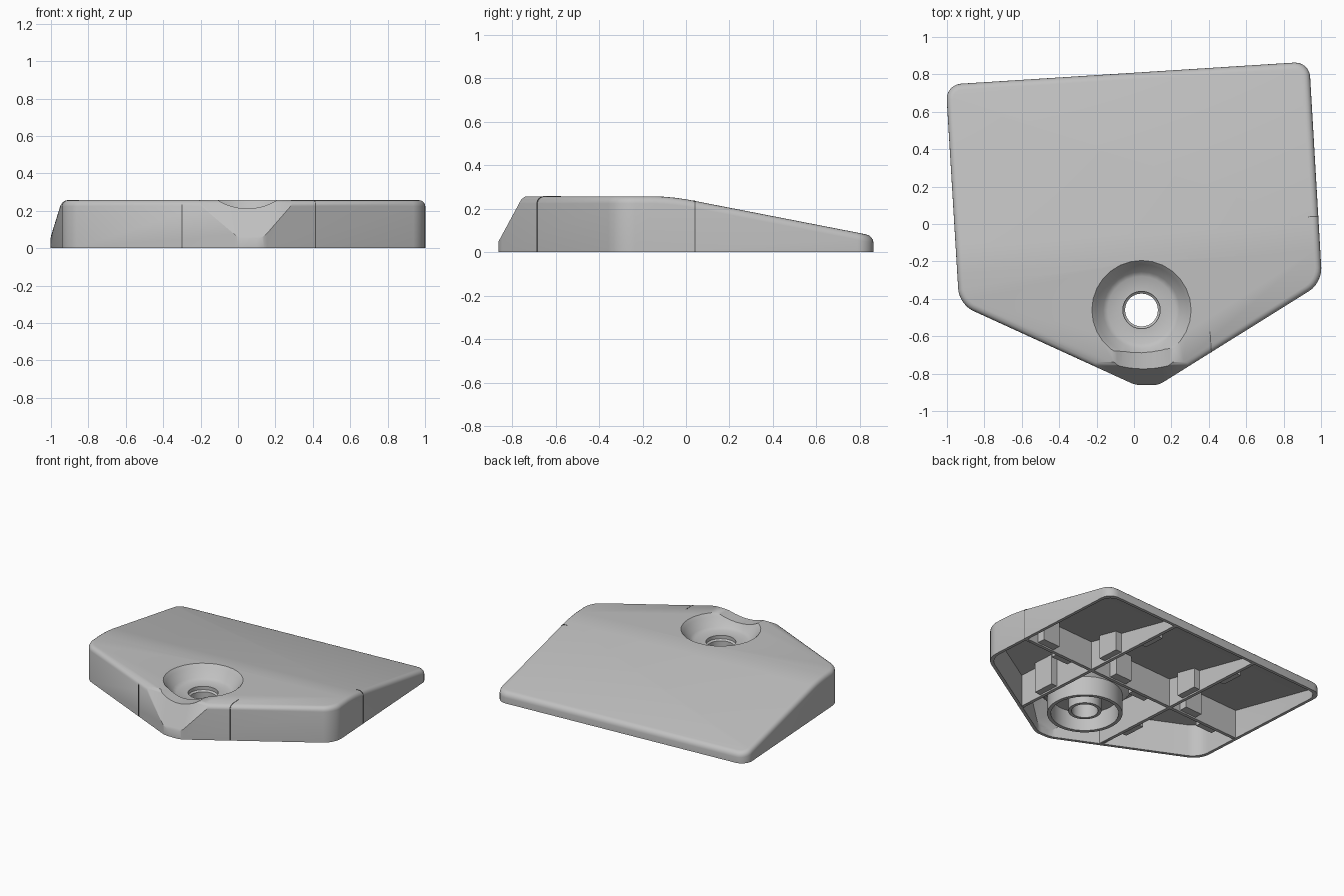
import bpy, bmesh, math
from mathutils import Vector, Matrix

cube = bpy.data.objects.get("Cube")
if cube:
    bpy.data.objects.remove(cube)

TILT = 0.0625                      # the plan is turned slightly
HOLE = Vector((0.04, -0.46, 0))    # centre of the bolt recess
TOP = 0.257


def material(name, value):
    m = bpy.data.materials.new(name)
    m.use_nodes = True
    col = (value, value, value, 1)
    m.diffuse_color = col
    m.node_tree.nodes["Principled BSDF"].inputs["Base Color"].default_value = col
    return m


grey = material("light grey", 0.53)
dark = material("seam grey", 0.12)


def to_object(name, bm, mat=grey):
    bmesh.ops.recalc_face_normals(bm, faces=bm.faces[:])
    mesh = bpy.data.meshes.new(name)
    bm.to_mesh(mesh)
    bm.free()
    mesh.materials.append(mat)
    ob = bpy.data.objects.new(name, mesh)
    bpy.context.collection.objects.link(ob)
    return ob


def boolean(ob, tool, op, keep=False):
    mod = ob.modifiers.new("cut", 'BOOLEAN')
    mod.operation, mod.object, mod.solver = op, tool, 'EXACT'
    bpy.context.view_layer.objects.active = ob
    bpy.ops.object.modifier_apply(modifier=mod.name)
    if not keep:
        bpy.data.objects.remove(tool)


def slice_off(bm, point, normal, inset):
    n = Vector(normal).normalized()
    geom = bm.verts[:] + bm.edges[:] + bm.faces[:]
    cut = bmesh.ops.bisect_plane(bm, geom=geom, plane_co=Vector(point) - n * inset,
                                 plane_no=n, clear_outer=True)
    edges = [e for e in cut["geom_cut"] if isinstance(e, bmesh.types.BMEdge)]
    loose = [e for e in edges if e.is_boundary]
    if loose:
        bmesh.ops.edgeloop_fill(bm, edges=loose)


def wedge(name, inset, floor, round_top, mat=grey):
    """Wedge-shaped block sliced from a box, shrunk by inset."""
    bm = bmesh.new()
    bmesh.ops.create_cube(bm, size=4, matrix=Matrix.Translation((0, 0, 2 + floor)))
    plan = [(-1.006, 0.745), (-0.935, -0.43), (0.01, -0.862), (0.13, -0.862),
            (1.006, -0.315), (0.937, 0.868)]
    for (ax, ay), (bx, by) in zip(plan, plan[1:] + plan[:1]):
        slice_off(bm, (ax, ay, 0), (by - ay, ax - bx, 0), inset)
    # flat top, then a curved fall toward the back
    slice_off(bm, (0, 0, TOP), (0, 0, 1), inset)
    for step in (0.05, 0.1, 0.15, 0.2):
        fall = 0.97 * step
        slice_off(bm, (0, step - 0.23, TOP - 0.485 * step * step),
                  (-TILT * fall, fall, 1), inset)
    # rounded corners in plan
    upright = [e for e in bm.edges
               if (e.verts[0].co - e.verts[1].co).xy.length < 1e-4]
    for edges, size in (([e for e in upright if e.verts[0].co.y > -0.7], 0.08),
                        ([e for e in upright if e.verts[0].co.y < -0.7], 0.03)):
        bmesh.ops.bevel(bm, geom=edges, offset=size, segments=6, profile=0.5,
                        affect='EDGES', clamp_overlap=True)
    # softened top rim
    if round_top:
        rim = [e for e in bm.edges if len(e.link_faces) == 2
               and min(v.co.z for v in e.verts) > 0.03
               and sorted(f.normal.z > 0.5 for f in e.link_faces) == [False, True]]
        bmesh.ops.bevel(bm, geom=rim, offset=0.033, segments=4, profile=0.5,
                        affect='EDGES', clamp_overlap=True)
    # slanted nose
    slice_off(bm, (0, -0.862, 0.05), (0, -1.85, 1), inset)
    slice_off(bm, (0, -0.755, 0.245), (0, -0.7, 1), inset)
    return to_object(name, bm, mat)


def lathe(name, profile, sides):
    """Closed solid spun about the recess axis."""
    bm = bmesh.new()
    rings = []
    for r, z in profile:
        ring = [bm.verts.new(HOLE + Vector((r * math.cos(a), r * math.sin(a), z)))
                for a in (2 * math.pi * i / sides for i in range(sides))]
        rings.append(ring)
    for low, high in zip(rings, rings[1:]):
        for i in range(sides):
            j = (i + 1) % sides
            bm.faces.new((low[i], low[j], high[j], high[i]))
    bm.faces.new(rings[0])
    bm.faces.new(rings[-1])
    return to_object(name, bm)


def box(name, u, v, z, mat=grey):
    """Box from (min, max) spans, turned with the plan."""
    bm = bmesh.new()
    size = [b - a for a, b in (u, v, z)]
    mid = [(a + b) / 2 for a, b in (u, v, z)]
    bmesh.ops.create_cube(bm, size=1, matrix=Matrix.Rotation(TILT, 4, 'Z')
                          @ Matrix.Translation(mid) @ Matrix.Diagonal((*size, 1)))
    return to_object(name, bm, mat)


# hollow body with a recess boss left standing in the cavity
body = wedge("wedge_body", 0, 0, True)
cavity = wedge("cavity_cutter", 0.022, -0.1, False)
boss = lathe("boss_cutter", [(0.11, 0.02), (0.11, 0.135), (0.225, 0.135), (0.225, -0.2),
                             (0.25, -0.2), (0.25, 0.14), (0.31, 0.2), (0.31, 0.4)], 32)
boolean(cavity, boss, 'DIFFERENCE')
boolean(body, cavity, 'DIFFERENCE')

# bolt recess, through hole and the dip at the nose
recess = lathe("recess_cutter", [(0.088, -0.2), (0.088, 0.13), (0.1, 0.14), (0.1, 0.165),
                                 (0.18, 0.165), (0.205, 0.18), (0.245, 0.235),
                                 (0.27, 0.262), (0.27, 0.4)], 28)
boolean(body, recess, 'DIFFERENCE')
bm = bmesh.new()
bmesh.ops.create_cone(bm, cap_ends=True, segments=64, radius1=0.3, radius2=0.3, depth=0.3,
                      matrix=Matrix.Translation((0.05, -0.75, 0.512))
                      @ Matrix.Rotation(math.pi / 2, 4, 'X'))
boolean(body, to_object("dip_cutter", bm), 'DIFFERENCE')

# stiffening ribs with thicker joint blocks, trimmed to the inside
limit = wedge("rib_limit", 0.012, 0.001, False)
LEFT, RIGHT, CROSS = 0.37, -0.345, -0.02
for name, u in (("left_rib", LEFT), ("right_rib", RIGHT)):
    rib = box(name, (u - 0.012, u + 0.012), (-1, 1), (-0.1, 0.5))
    boolean(rib, limit, 'INTERSECT', keep=True)
    for i, v in enumerate((-0.42, 0.2, 0.52)):
        side = 0.03 if i % 2 else -0.03
        if v < 0:
            side = math.copysign(0.03, u)
        block = box(name + "_block", (u + side - 0.03, u + side + 0.03),
                    (v - 0.08, v + 0.08), (0.012, 0.5))
        boolean(block, limit, 'INTERSECT', keep=True)
cross = box("cross_rib", (-1.1, 1.1), (CROSS - 0.012, CROSS + 0.012), (-0.1, 0.5))
boolean(cross, limit, 'INTERSECT', keep=True)
for i, u in enumerate((-0.72, -0.5, -0.1, 0.14, 0.6, 0.8)):
    side = 0.035 if i % 2 else -0.03
    block = box("cross_rib_block", (u - 0.07, u + 0.07),
                (CROSS + side - 0.035, CROSS + side + 0.035), (0.012, 0.5))
    boolean(block, limit, 'INTERSECT', keep=True)
bpy.data.objects.remove(limit)

# hairline seams on the side walls
skin = wedge("seam_limit", -0.0015, 0.001, True)
W = 0.0025
for name, u, v, high in (
        ("front_left_seam", (LEFT - W, LEFT + W), (-0.9, -0.6), 0.3),
        ("front_right_seam", (RIGHT - W, RIGHT + W), (-0.9, -0.6), 0.235),
        ("left_side_seam", (0.93, 1.1), (CROSS - W, CROSS + W), 0.3)):
    seam = box(name, u, v, (-0.1, high), dark)
    boolean(seam, skin, 'INTERSECT', keep=True)
bpy.data.objects.remove(skin)

# smooth the rounded body, keep the hard edges
bpy.ops.object.select_all(action='DESELECT')
body.select_set(True)
bpy.context.view_layer.objects.active = body
bpy.ops.object.shade_smooth_by_angle(angle=math.radians(32))
